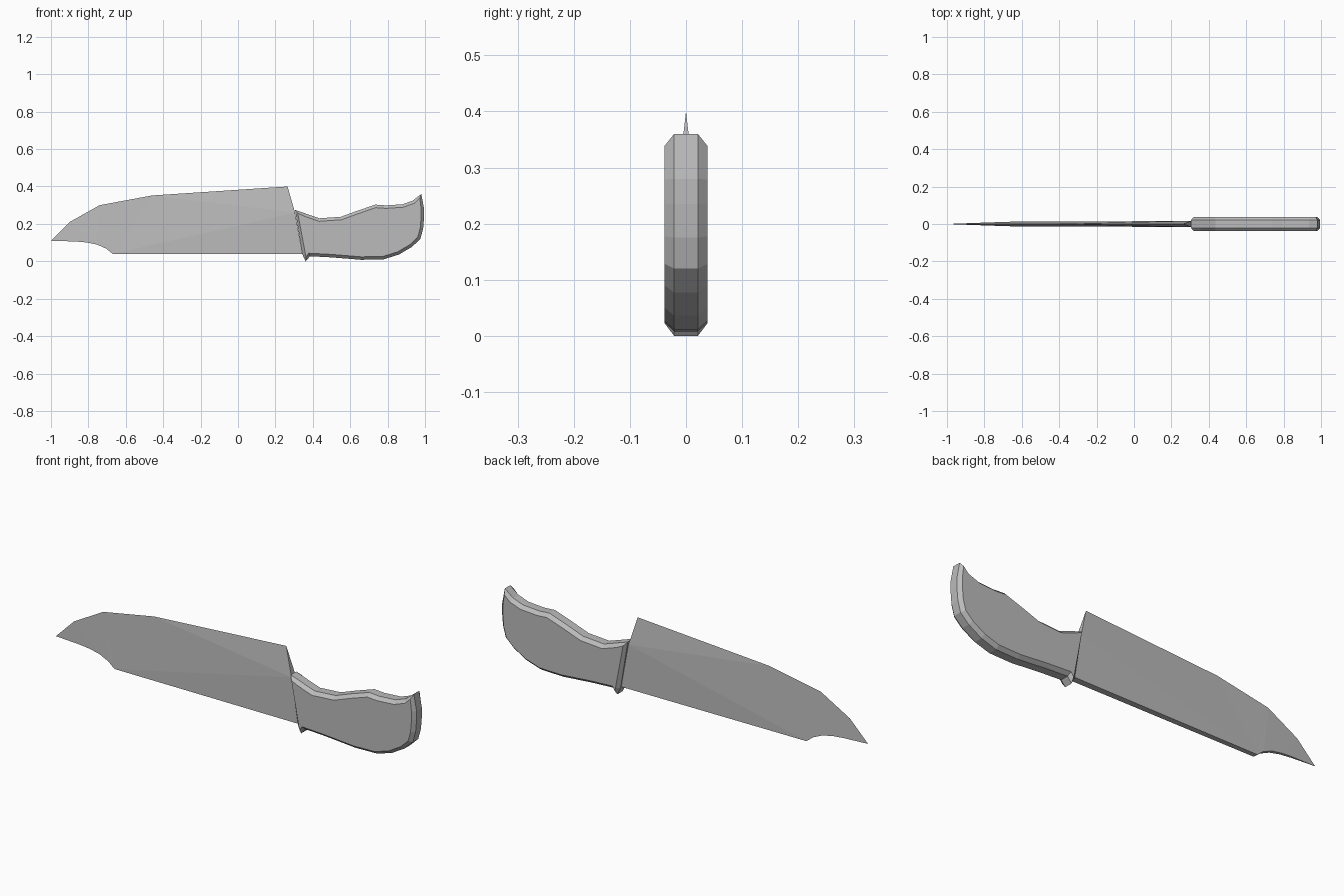
import bpy
import bmesh
from mathutils import Vector

cube = bpy.data.objects.get("Cube")
if cube:
    bpy.data.objects.remove(cube, do_unlink=True)

grey = bpy.data.materials.new("plain grey")
grey.use_nodes = True
colour = (0.5, 0.5, 0.5, 1)
grey.diffuse_color = colour
grey.node_tree.nodes["Principled BSDF"].inputs["Base Color"].default_value = colour


def finish(name, bm):
    bmesh.ops.recalc_face_normals(bm, faces=bm.faces)
    mesh = bpy.data.meshes.new(name)
    bm.to_mesh(mesh)
    bm.free()
    mesh.materials.append(grey)
    obj = bpy.data.objects.new(name, mesh)
    bpy.context.collection.objects.link(obj)
    return obj


def inset(points, amount):
    """Shrink a clockwise outline, limiting the reach of sharp corners."""
    pts = [Vector(p) for p in points]
    result = []
    for i, p in enumerate(pts):
        a = (p - pts[i - 1]).normalized()
        b = (pts[(i + 1) % len(pts)] - p).normalized()
        na, nb = Vector((a.y, -a.x)), Vector((b.y, -b.x))
        n = (na + nb).normalized()
        result.append(p + n * amount * min(1 / max(n.dot(na), 0.1), 1.4))
    return result


# Blade: sharp along the top, thick and flat along the bottom
edge = [(-1, 0.11), (-0.9, 0.21), (-0.74, 0.3), (-0.46, 0.352), (0.265, 0.4)]
spine = [(0.305, 0.26, 0.016), (0.345, 0.04, 0.016), (-0.67, 0.04, 0.012),
         (-0.705, 0.068, 0.011), (-0.755, 0.09, 0.009),
         (-0.81, 0.101, 0.007), (-0.87, 0.106, 0.005)]
bm = bmesh.new()
top = [bm.verts.new((x, 0, z)) for x, z in edge]
sides = [[bm.verts.new((x, s * h, z)) for x, z, h in spine] for s in (-1, 1)]
tip, nose, brow, crown, heel = top
for v in sides:
    neck, corner, notch = v[:3]
    for face in ((heel, neck, crown), (neck, corner, notch), (neck, notch, crown),
                 (crown, notch, brow), (brow, notch, v[3]), (brow, v[3], v[4]),
                 (brow, v[4], nose), (nose, v[4], v[5]), (nose, v[5], v[6]),
                 (nose, v[6], tip)):
        bm.faces.new(face)
# Flat strip joining the two sides
front, back = sides
for i in range(len(spine) - 1):
    bm.faces.new((front[i], front[i + 1], back[i + 1], back[i]))
bm.faces.new((heel, front[0], back[0]))
bm.faces.new((tip, front[-1], back[-1]))
finish("blade", bm)

# Handle: curved outline with a chamfer on both sides
outline = [(0.305, 0.275), (0.36, 0.256), (0.435, 0.23), (0.55, 0.238),
           (0.64, 0.271), (0.735, 0.303), (0.79, 0.299), (0.88, 0.305),
           (0.935, 0.325), (0.98, 0.36), (0.995, 0.28), (0.995, 0.235),
           (0.99, 0.175), (0.975, 0.12), (0.93, 0.077), (0.86, 0.036),
           (0.78, 0.011), (0.66, 0.008), (0.5, 0.021), (0.385, 0.027),
           (0.362, 0), (0.345, 0.035)]
inner = inset(outline, 0.016)
bm = bmesh.new()
rings = [[bm.verts.new((p[0], y, p[1])) for p in ring]
         for ring, y in ((inner, -0.038), (outline, -0.021),
                         (outline, 0.021), (inner, 0.038))]
for a, b in zip(rings, rings[1:]):
    for i in range(len(a)):
        bm.faces.new((a[i - 1], a[i], b[i], b[i - 1]))
bm.faces.new(rings[0])
bm.faces.new(rings[-1])
finish("handle", bm)
